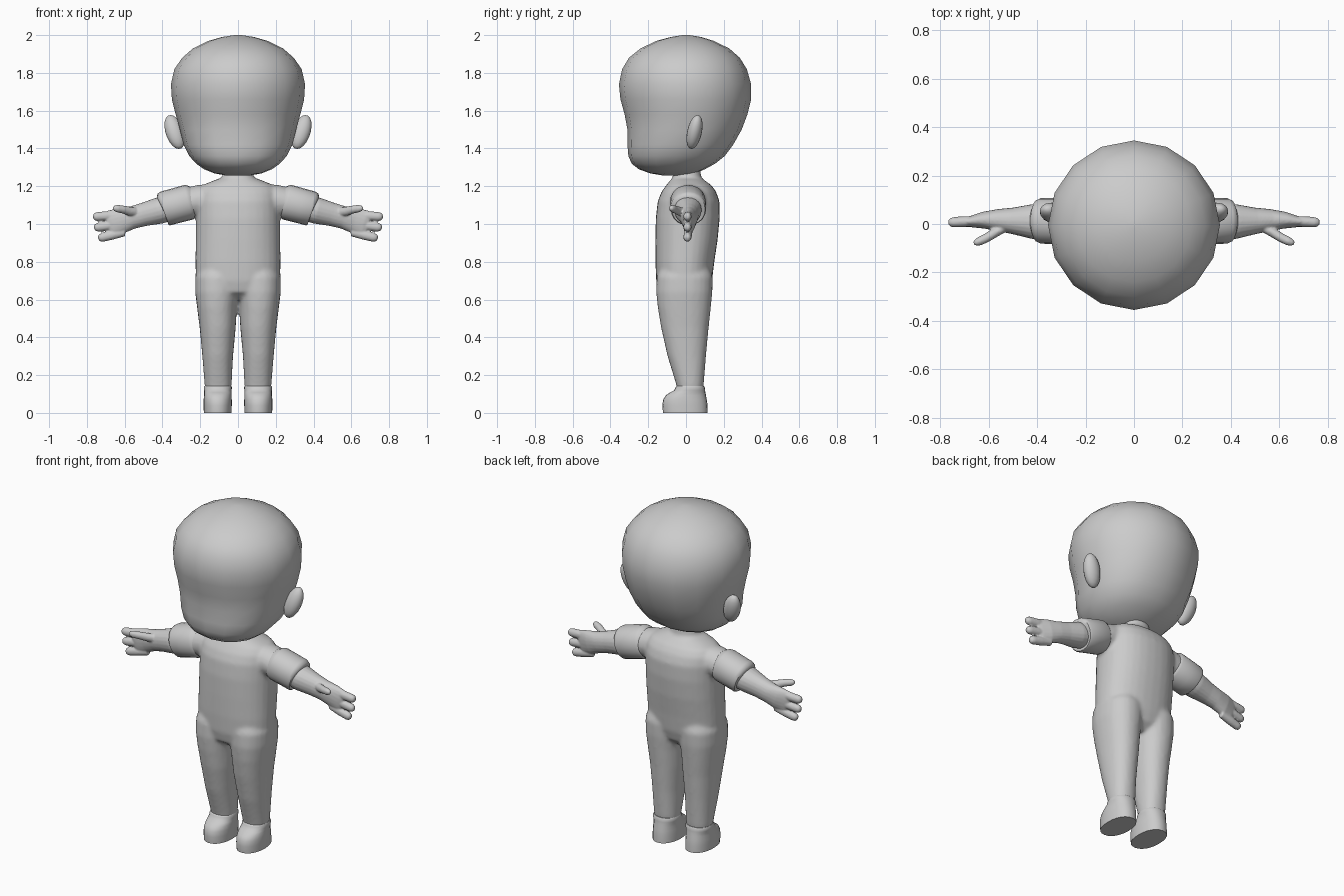
import bpy, bmesh, math
from mathutils import Vector

if "Cube" in bpy.data.objects:
    bpy.data.objects.remove(bpy.data.objects["Cube"])

clay = bpy.data.materials.new("grey clay")
clay.use_nodes = True
clay.diffuse_color = (0.6, 0.6, 0.6, 1)
clay.node_tree.nodes["Principled BSDF"].inputs["Base Color"].default_value = (0.6, 0.6, 0.6, 1)


def loft(bm, rings, sides=20):
    """Skin closed superellipse rings: (centre, u half axis, v half axis, power)."""
    loops = []
    for centre, u, v, power in rings:
        loop = []
        for i in range(sides):
            a = math.tau * i / sides
            c, s = math.cos(a), math.sin(a)
            p = (centre + u * math.copysign(abs(c) ** (2 / power), c)
                 + v * math.copysign(abs(s) ** (2 / power), s))
            loop.append(bm.verts.new(p))
        loops.append(loop)
    faces = []
    for a, b in zip(loops, loops[1:]):
        for i in range(sides):
            j = (i + 1) % sides
            faces.append(bm.faces.new((a[i], a[j], b[j], b[i])))
    faces.append(bm.faces.new(loops[0][::-1]))
    faces.append(bm.faces.new(loops[-1]))
    bmesh.ops.recalc_face_normals(bm, faces=faces)


def upright(rows, power=2.0):
    """Rows of (z, left x, right x, front y, back y) to horizontal rings."""
    return [(Vector(((x0 + x1) / 2, (y0 + y1) / 2, z)), Vector(((x1 - x0) / 2, 0, 0)),
             Vector((0, (y1 - y0) / 2, 0)), power) for z, x0, x1, y0, y1 in rows]


def along(rows, power=2.0):
    """Rows of (x, y, z, y radius, upright radius) to rings across a path."""
    pts = [Vector(r[:3]) for r in rows]
    rings = []
    for i, r in enumerate(rows):
        t = (pts[min(i + 1, len(pts) - 1)] - pts[max(i - 1, 0)]).normalized()
        up = Vector((-t.z, 0, t.x)).normalized()
        rings.append((pts[i], up.cross(t).normalized() * r[3], up * r[4], power))
    return rings


def finish(name, bm, voxel=0, relax=0, angle=60):
    mesh = bpy.data.meshes.new(name)
    bm.to_mesh(mesh)
    bm.free()
    mesh.materials.append(clay)
    ob = bpy.data.objects.new(name, mesh)
    bpy.context.collection.objects.link(ob)
    bpy.ops.object.select_all(action="DESELECT")
    ob.select_set(True)
    bpy.context.view_layer.objects.active = ob
    if voxel:
        # Blend overlapping volumes into one skin
        m = ob.modifiers.new("blend", "REMESH")
        m.mode, m.voxel_size = "VOXEL", voxel
        m.use_smooth_shade = True
        s = ob.modifiers.new("relax", "SMOOTH")
        s.factor, s.iterations = 0.5, relax
        bpy.ops.object.modifier_apply(modifier="blend")
        bpy.ops.object.modifier_apply(modifier="relax")
    bpy.ops.object.shade_smooth_by_angle(angle=math.radians(angle))
    return ob


def mirrored(ob, name):
    bm = bmesh.new()
    bm.from_mesh(ob.data)
    bmesh.ops.scale(bm, vec=(-1, 1, 1), verts=bm.verts)
    bmesh.ops.reverse_faces(bm, faces=bm.faces)
    finish(name, bm)


# Head: big round skull narrowing to a boxier jaw; (z, half width, front, back, power)
head_rows = [
    (1.258, .07, -.13, .00, 2), (1.268, .125, -.19, .05, 2), (1.29, .18, -.25, .10, 2.1),
    (1.32, .222, -.288, .155, 2.2), (1.36, .258, -.305, .205, 2.25), (1.42, .288, -.31, .25, 2.2),
    (1.5, .308, -.31, .295, 2.15), (1.58, .33, -.325, .325, 2.05), (1.66, .35, -.347, .345, 2),
    (1.74, .355, -.355, .345, 2), (1.82, .337, -.338, .322, 2), (1.88, .295, -.302, .285, 2),
    (1.93, .238, -.24, .228, 2), (1.97, .155, -.155, .145, 2), (1.99, .085, -.08, .08, 2),
    (2.0, .02, -.02, .02, 2)]
bm = bmesh.new()
loft(bm, [(Vector((0, (f + b) / 2, z)), Vector((w, 0, 0)), Vector((0, (b - f) / 2, 0)), n)
          for z, w, f, b, n in head_rows], 16)
finish("head", bm)

# Ears: flattened ovals leaning outward at the top
bm = bmesh.new()
bmesh.ops.create_uvsphere(bm, u_segments=16, v_segments=10, radius=1)
for v in bm.verts:
    x, y, z = v.co
    v.co = (.335 + .05 * x + .022 * z, .045 + .04 * y + .016 * z, 1.487 + .09 * z)
mirrored(finish("left_ear", bm), "right_ear")

# Body suit: torso, neck, legs and sleeves blended together
torso = [(.6, -.12, .12, -.09, .08), (.64, -.2, .2, -.145, .12), (.7, -.224, .224, -.158, .138),
         (.8, -.225, .225, -.162, .15), (.92, -.224, .224, -.162, .168),
         (1.03, -.223, .223, -.16, .178), (1.12, -.222, .222, -.15, .177),
         (1.17, -.215, .215, -.13, .16), (1.205, -.19, .19, -.105, .135),
         (1.23, -.13, .13, -.085, .10), (1.245, -.085, .085, -.07, .08),
         (1.3, -.07, .07, -.065, .075)]
leg = [(.1, .04, .17, -.04, .085), (.15, .034, .177, -.052, .094), (.3, .026, .189, -.098, .106),
       (.45, .012, .203, -.132, .12), (.56, .006, .217, -.15, .132), (.64, -.004, .227, -.158, .14),
       (.72, -.01, .227, -.155, .142), (.78, .01, .2, -.13, .12)]
shoulder = [(.1, .01, 1.13, .09, .08), (.2, .01, 1.125, .092, .084), (.3, .01, 1.105, .085, .078)]
bm = bmesh.new()
loft(bm, upright(torso, 2.25), 32)
for side in (1, -1):
    loft(bm, upright([(z, *sorted((side * a, side * b)), f, k) for z, a, b, f, k in leg], 2.2), 24)
    loft(bm, [(Vector((side * c.x, c.y, c.z)), u, Vector((side * w.x, w.y, w.z)), n)
              for c, u, w, n in along(shoulder)])
finish("body_suit", bm, 0.011, 5)

# Sleeve cuff: rolled band with a slight inner lip
bm = bmesh.new()
loft(bm, along([(.23, .01, 1.123, .075, .075), (.25, .01, 1.118, .09, .09),
                (.262, .01, 1.115, .095, .094), (.33, .012, 1.097, .095, .093),
                (.385, .013, 1.082, .094, .093), (.397, .013, 1.078, .088, .087),
                (.399, .013, 1.077, .07, .07)], 2.1))
mirrored(finish("left_cuff", bm, angle=50), "right_cuff")

# Forearm, palm, three fingers and a forward thumb
bm = bmesh.new()
loft(bm, along([(.33, .012, 1.095, .07, .07), (.42, .01, 1.07, .072, .07),
                (.5, .013, 1.05, .055, .062), (.56, .016, 1.034, .046, .06),
                (.62, .016, 1.017, .035, .068), (.67, .01, 1.004, .024, .07),
                (.69, .009, .998, .016, .06)], 2.1))
for z0, z1, tip in ((1.047, 1.038, .767), (1.0, .98, .762), (.957, .924, .74)):
    x0 = tip - .14
    loft(bm, along([(x0 + .14 * t, .014 - .008 * t, z0 + (z1 - z0) * t, r * .9, r)
                    for t, r in ((0, .022), (.5, .025), (.85, .024), (.95, .019), (1, .009))]), 12)
loft(bm, along([(.52, -.005, 1.06, .02, .024), (.575, -.036, 1.068, .02, .024),
                (.61, -.058, 1.077, .019, .021), (.64, -.072, 1.082, .018, .02),
                (.655, -.078, 1.084, .013, .014), (.662, -.081, 1.085, .006, .006)]), 12)
mirrored(finish("left_arm", bm, 0.005, 3), "right_arm")

# Shoe: flat sole, rounded toe, ankle rim
bm = bmesh.new()
loft(bm, upright([(0, .034, .181, -.122, .115), (.04, .033, .182, -.125, .114),
                  (.07, .033, .182, -.121, .11), (.092, .034, .18, -.108, .106),
                  (.108, .034, .179, -.085, .103), (.12, .034, .18, -.062, .101),
                  (.134, .032, .181, -.056, .1), (.143, .036, .177, -.05, .095)], 2.2), 24)
mirrored(finish("left_shoe", bm), "right_shoe")
